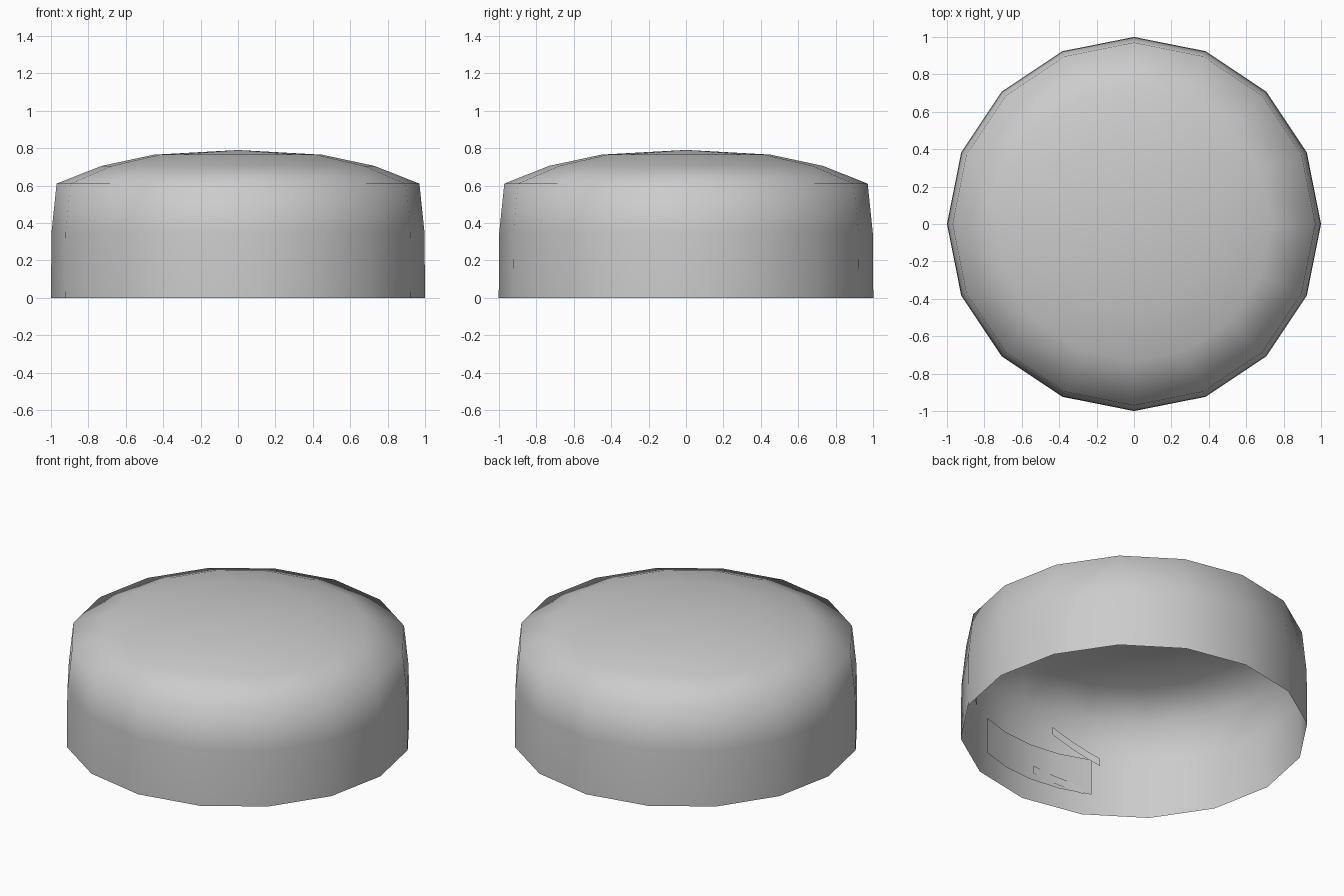
import bpy, bmesh
from math import cos, sin, radians

cube = bpy.data.objects.get("Cube")
if cube:
    bpy.data.objects.remove(cube)

grey = bpy.data.materials.new("plain grey")
grey.use_nodes = True
COLOUR = (0.6, 0.6, 0.6, 1)
grey.diffuse_color = COLOUR
grey.node_tree.nodes["Principled BSDF"].inputs["Base Color"].default_value = COLOUR


def add_object(name, bm):
    mesh = bpy.data.meshes.new(name)
    bm.to_mesh(mesh)
    bm.free()
    mesh.materials.append(grey)
    for p in mesh.polygons:
        p.use_smooth = True
    obj = bpy.data.objects.new(name, mesh)
    bpy.context.collection.objects.link(obj)
    return obj


def polar(r, degrees, z):
    a = radians(degrees)
    return (r * cos(a), r * sin(a), z)


# Open shell: sixteen-sided wall and shallow dome, lathed from a profile
SIDES = 16
PROFILE = [(1, 0), (0.997, 0.35), (0.97, 0.61), (0.73, 0.705), (0.45, 0.765)]
bm = bmesh.new()
rings = [[bm.verts.new(polar(r, 360 * i / SIDES, z)) for i in range(SIDES)]
         for r, z in PROFILE]
apex = bm.verts.new((0, 0, 0.79))
for i in range(SIDES):
    j = (i + 1) % SIDES
    for low, high in zip(rings, rings[1:]):
        bm.faces.new((low[i], low[j], high[j], high[i]))
    bm.faces.new((rings[-1][i], rings[-1][j], apex))
add_object("cap_shell", bm)


# Thin thread strips on the inside of the wall
def strip(name, start, end, z_start, z_end, height, r=0.94):
    bm = bmesh.new()
    steps = 4
    previous = None
    for k in range(steps + 1):
        t = k / steps
        angle = start + (end - start) * t
        z = z_start + (z_end - z_start) * t
        pair = [bm.verts.new(polar(r, angle, z + h)) for h in (0, height)]
        if previous:
            bm.faces.new((previous[0], previous[1], pair[1], pair[0]))
        previous = pair
    add_object(name, bm)


strip("front_panel", -67, -115, 0.11, 0.11, 0.23, 0.95)
STRIPS = [
    (-22, -56, 0.41, 0.32, 0.05),
    (-32, -47, 0.28, 0.27, 0.04),
    (-10, -45, 0.31, 0.24, 0.03),
    (4, -17, 0.38, 0.24, 0.04),
    (-6, -15, 0.41, 0.32, 0.06),
    (12, -9, 0.43, 0.24, 0.07),
    (-92, -112, 0.15, 0.1, 0.05),
    (-100, -118, 0.45, 0.3, 0.05),
]
for n, values in enumerate(STRIPS):
    strip(f"thread_strip_{n + 1}", *values)
